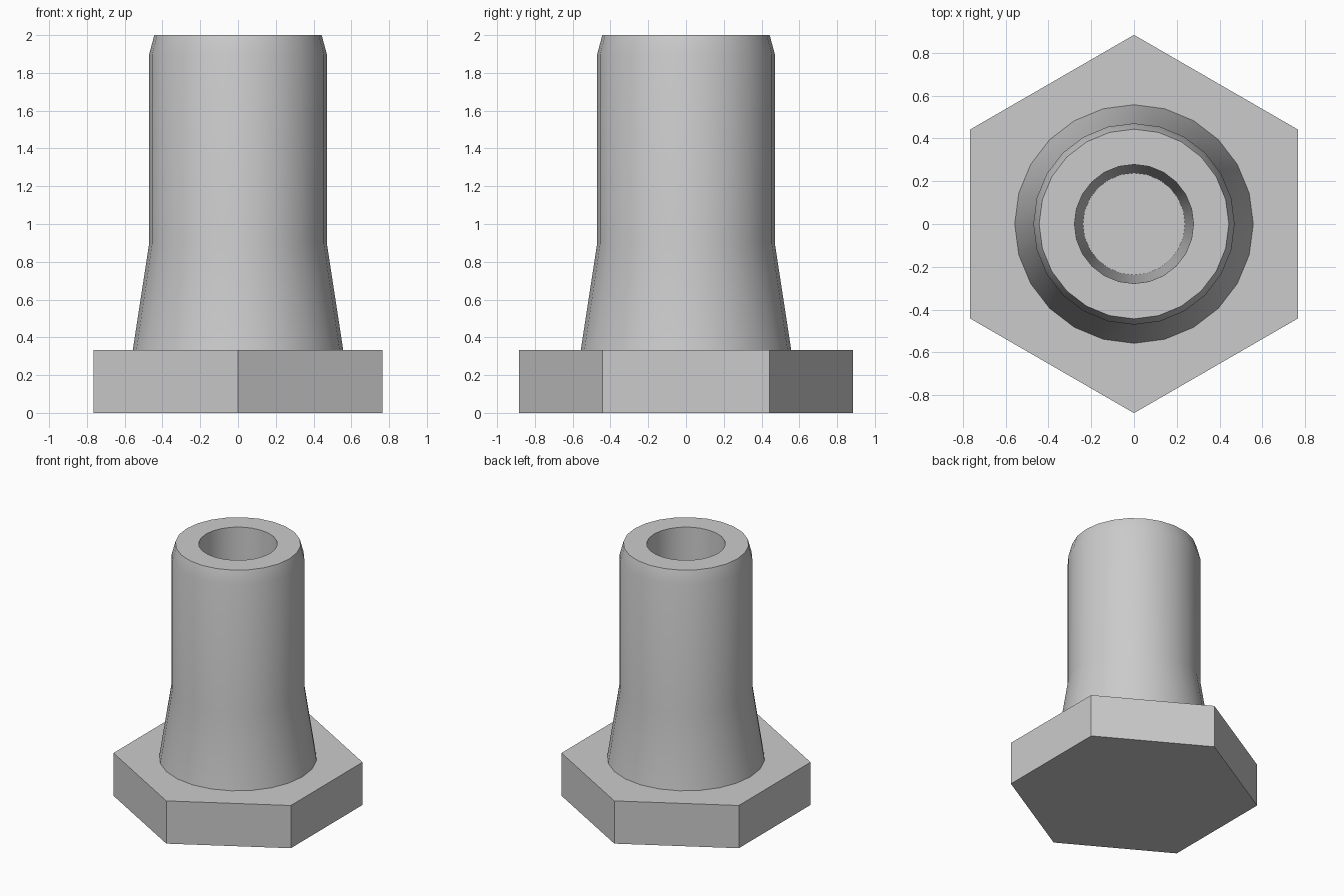
import bpy
import bmesh
from math import cos, sin, tau, radians

cube = bpy.data.objects.get("Cube")
if cube:
    bpy.data.objects.remove(cube, do_unlink=True)

# One plain grey for the whole model
grey = bpy.data.materials.new("light_grey")
grey.use_nodes = True
colour = (0.6, 0.6, 0.6, 1)
grey.diffuse_color = colour
grey.node_tree.nodes["Principled BSDF"].inputs["Base Color"].default_value = colour


def lathe(name, profile, sides, smooth):
    """Turn a (radius, height) profile about z; radius 0 closes an end."""
    bm = bmesh.new()
    rings = []
    for radius, z in profile:
        if radius == 0:
            rings.append([bm.verts.new((0, 0, z))] * sides)
        else:
            rings.append([bm.verts.new((radius * sin(tau * i / sides),
                                        radius * cos(tau * i / sides), z))
                          for i in range(sides)])
    for low, high in zip(rings, rings[1:]):
        for i in range(sides):
            j = (i + 1) % sides
            corners = dict.fromkeys((low[i], low[j], high[j], high[i]))
            bm.faces.new(list(corners))
    # Merge flat end fans into single faces
    bmesh.ops.dissolve_limit(bm, angle_limit=radians(1), verts=bm.verts[:],
                             edges=bm.edges[:])
    mesh = bpy.data.meshes.new(name)
    # Turning clockwise leaves outward-rising walls inside out
    bmesh.ops.reverse_faces(bm, faces=bm.faces[:])
    bm.to_mesh(mesh)
    bm.free()
    mesh.materials.append(grey)
    obj = bpy.data.objects.new(name, mesh)
    bpy.context.collection.objects.link(obj)
    if smooth:
        bpy.ops.object.select_all(action="DESELECT")
        obj.select_set(True)
        bpy.context.view_layer.objects.active = obj
        bpy.ops.object.shade_smooth_by_angle(angle=radians(30))
    return obj


BASE_TOP = 0.333

# Hexagonal base, corners to the front and back
lathe("hex_base", [(0, 0), (0.883, 0), (0.883, BASE_TOP), (0, BASE_TOP)], 6, False)

# Flared sleeve with chamfered rim and tapered bore down to the base
lathe("sleeve", [(0.557, BASE_TOP), (0.47, 0.9), (0.47, 1.9), (0.443, 2.0),
                 (0.278, 2.0), (0.238, BASE_TOP)], 24, True)
